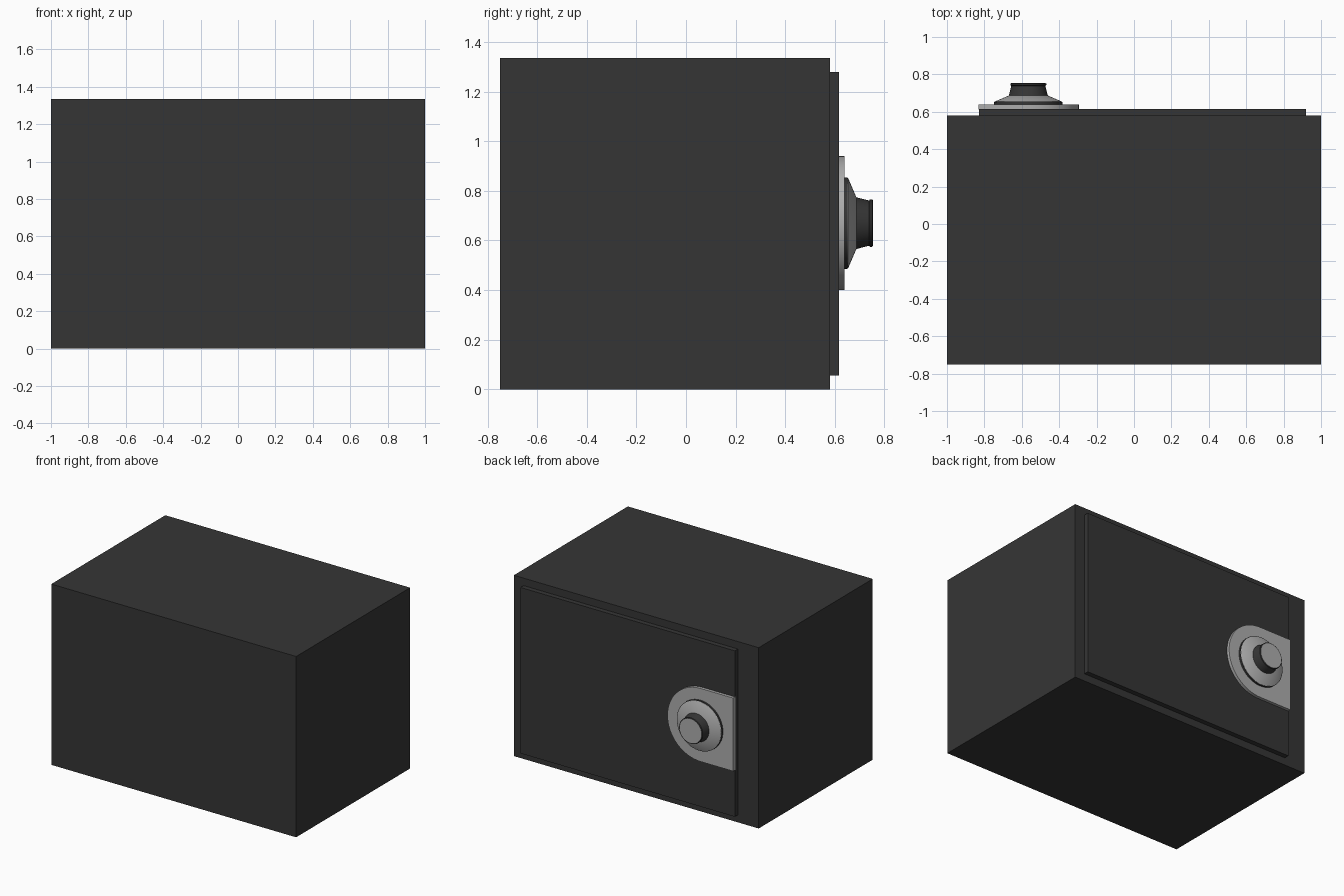
import bpy, bmesh, math

if "Cube" in bpy.data.objects:
    bpy.data.objects.remove(bpy.data.objects["Cube"])


def material(name, value):
    m = bpy.data.materials.new(name)
    m.diffuse_color = (value, value, value, 1)
    m.use_nodes = True
    m.node_tree.nodes["Principled BSDF"].inputs["Base Color"].default_value = m.diffuse_color
    return m


charcoal = material("charcoal", 0.036)
steel = material("light_steel", 0.42)
DIAL_X, DIAL_Z = -0.565, 0.67
SEGMENTS = 48


def finish(name, bm, mats, smooth=False):
    bmesh.ops.recalc_face_normals(bm, faces=bm.faces[:])
    mesh = bpy.data.meshes.new(name)
    bm.to_mesh(mesh)
    bm.free()
    obj = bpy.data.objects.new(name, mesh)
    bpy.context.collection.objects.link(obj)
    for m in mats:
        mesh.materials.append(m)
    if smooth:
        bpy.ops.object.select_all(action='DESELECT')
        obj.select_set(True)
        bpy.context.view_layer.objects.active = obj
        bpy.ops.object.shade_smooth_by_angle(angle=math.radians(25))
    return obj


def box(name, lo, hi, mat):
    bm = bmesh.new()
    bmesh.ops.create_cube(bm, size=1)
    for v in bm.verts:
        v.co = [(a + b) / 2 + c * (b - a) for a, b, c in zip(lo, hi, v.co)]
    return finish(name, bm, [mat])


def lathe(name, profile, mats, front_index=0):
    """Closed turned part around the dial axis; profile is (radius, y)."""
    bm = bmesh.new()
    rings = []
    for r, y in profile:
        rings.append([bm.verts.new((DIAL_X + r * math.cos(i * math.tau / SEGMENTS), y,
                                    DIAL_Z + r * math.sin(i * math.tau / SEGMENTS)))
                      for i in range(SEGMENTS)])
    for a, b in zip(rings, rings[1:]):
        for i in range(SEGMENTS):
            j = (i + 1) % SEGMENTS
            bm.faces.new((a[i], a[j], b[j], b[i]))
    bm.faces.new(rings[0])
    bm.faces.new(rings[-1]).material_index = front_index
    return finish(name, bm, mats, True)


# Safe body and raised door
box("safe_body", (-1, -0.75, 0), (1, 0.58, 1.335), charcoal)
box("door", (-0.83, 0.575, 0.055), (0.92, 0.616, 1.28), charcoal)

# Lock plate: flat at the door edge, half round on the inner side
bm = bmesh.new()
R = 0.27
outline = [(-0.832, DIAL_Z + R), (-0.832, DIAL_Z - R)]
for i in range(33):
    a = -math.pi / 2 + math.pi * i / 32
    outline.append((DIAL_X + R * math.cos(a), DIAL_Z + R * math.sin(a)))
face = bm.faces.new([bm.verts.new((x, 0.612, z)) for x, z in outline])
ext = bmesh.ops.extrude_face_region(bm, geom=[face])["geom"]
for v in ext:
    if isinstance(v, bmesh.types.BMVert):
        v.co.y = 0.638
# The extrusion removes the start face, so close the back again
bmesh.ops.holes_fill(bm, edges=[e for e in bm.edges if e.is_boundary])
finish("lock_plate", bm, [steel], True)

# Dial rim, conical dial and gripping knob
lathe("dial_rim", [(0.184, 0.634), (0.184, 0.652)], [charcoal])
lathe("dial_cone", [(0.181, 0.6515), (0.181, 0.654), (0.104, 0.687)], [steel])
lathe("dial_knob", [(0.105, 0.684), (0.097, 0.715), (0.091, 0.738),
                    (0.096, 0.742), (0.096, 0.75), (0.091, 0.754)],
      [charcoal, steel], front_index=1)
